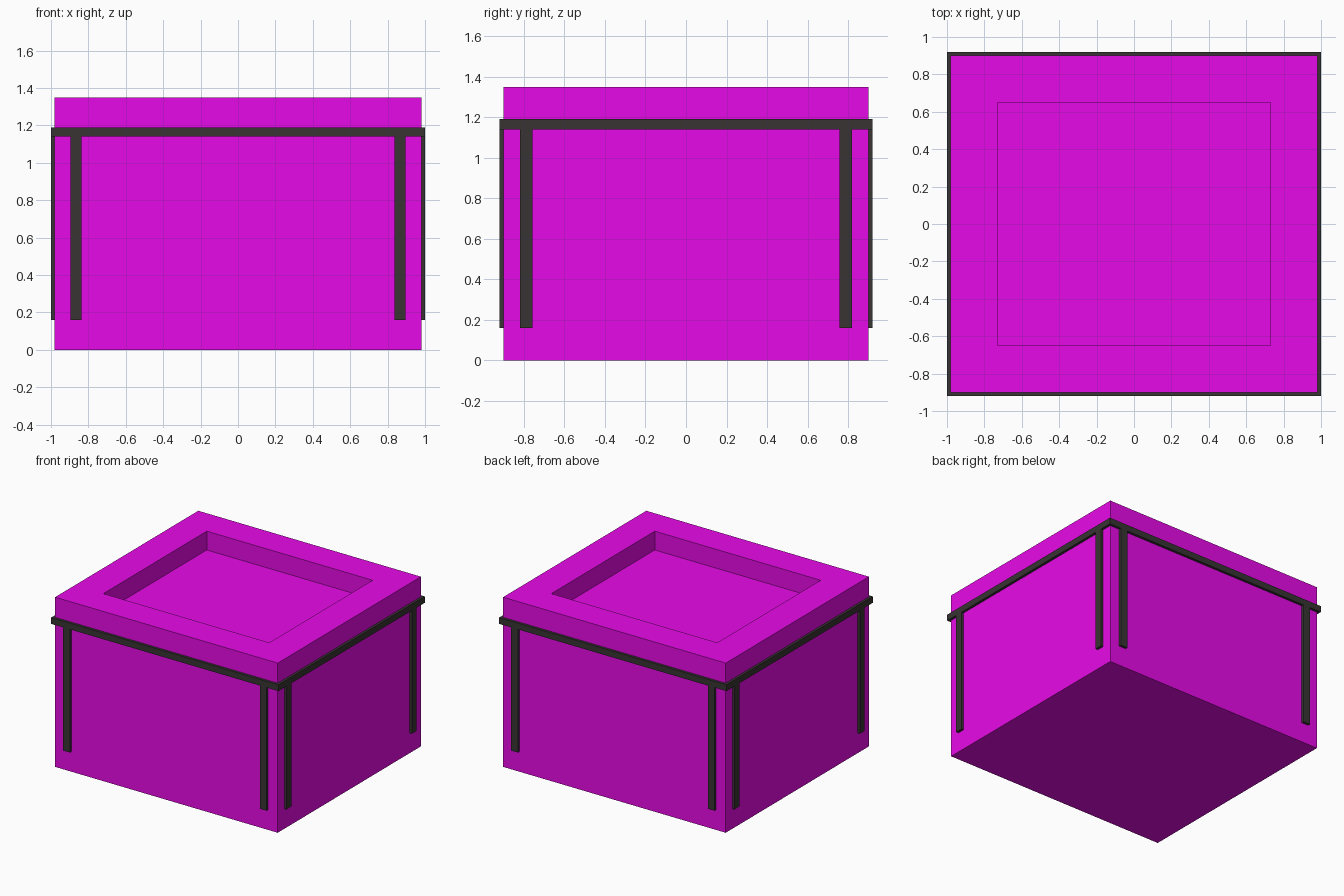
import bpy, bmesh
from mathutils import Matrix

if "Cube" in bpy.data.objects:
    bpy.data.objects.remove(bpy.data.objects["Cube"])

HX, HY, H = 0.98, 0.90, 1.35      # body half sizes and height
T, INSET = 0.02, 0.01             # trim projection and embed depth


def material(name, color):
    m = bpy.data.materials.new(name)
    m.diffuse_color = color
    m.use_nodes = True
    m.node_tree.nodes["Principled BSDF"].inputs["Base Color"].default_value = m.diffuse_color
    return m


magenta = material("magenta", (0.8, 0.003, 0.8, 1))
charcoal = material("charcoal", (0.04, 0.033, 0.033, 1))


def finish(name, bm, mat):
    bmesh.ops.recalc_face_normals(bm, faces=bm.faces[:])
    me = bpy.data.meshes.new(name)
    bm.to_mesh(me)
    bm.free()
    me.materials.append(mat)
    ob = bpy.data.objects.new(name, me)
    bpy.context.collection.objects.link(ob)
    return ob


def box(bm, lo, hi):
    size = [b - a for a, b in zip(lo, hi)]
    mid = [(a + b) / 2 for a, b in zip(lo, hi)]
    bmesh.ops.create_cube(bm, size=1, matrix=Matrix.Translation(mid) @ Matrix.Diagonal((*size, 1)))


def rect(bm, x, y, z):
    return [bm.verts.new((sx * x, sy * y, z)) for sx, sy in ((-1, -1), (1, -1), (1, 1), (-1, 1))]


def bridge(bm, a, b):
    for i in range(4):
        j = (i + 1) % 4
        bm.faces.new((a[i], a[j], b[j], b[i]))


# Body: box with a rectangular recess in the top
bm = bmesh.new()
loops = [rect(bm, HX, HY, 0), rect(bm, HX, HY, H),
         rect(bm, 0.73, 0.65, H), rect(bm, 0.73, 0.65, 1.20)]
for a, b in zip(loops, loops[1:]):
    bridge(bm, a, b)
bm.faces.new(loops[0])
bm.faces.new(loops[-1])
finish("planter_body", bm, magenta)

# Band: rectangular ring around the body
bm = bmesh.new()
ox, oy, ix, iy = HX + T, HY + T, HX - INSET, HY - INSET
ring = [rect(bm, ox, oy, 1.14), rect(bm, ox, oy, 1.19),
        rect(bm, ix, iy, 1.19), rect(bm, ix, iy, 1.14)]
for i in range(4):
    bridge(bm, ring[i], ring[(i + 1) % 4])
finish("trim_band", bm, charcoal)

# Vertical strips: two on each side
W, Z0, Z1 = 0.03, 0.16, 1.14
for side, s in (("left", -1), ("right", 1)):
    for face, f in (("front", -1), ("back", 1)):
        bm = bmesh.new()
        ys = sorted((f * iy, f * oy))
        box(bm, (s * 0.866 - W, ys[0], Z0), (s * 0.866 + W, ys[1], Z1))
        finish(f"{face}_strip_{side}", bm, charcoal)

        bm = bmesh.new()
        xs = sorted((s * ix, s * ox))
        box(bm, (xs[0], f * 0.788 - W, Z0), (xs[1], f * 0.788 + W, Z1))
        finish(f"{side}_strip_{face}", bm, charcoal)
